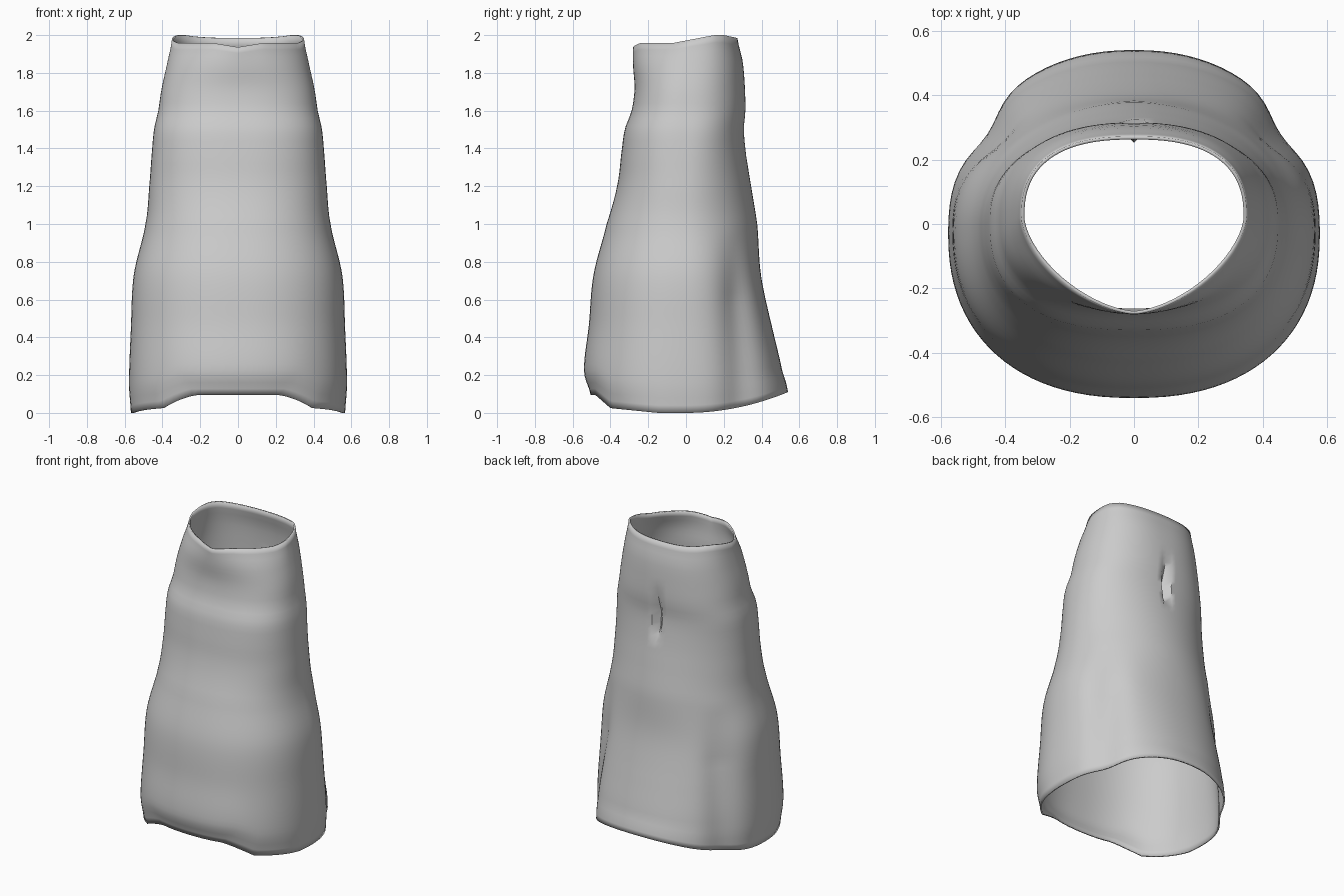
import bpy, bmesh, math

old = bpy.data.objects.get("Cube")
if old:
    bpy.data.objects.remove(old, do_unlink=True)

SEGMENTS, LEVELS = 96, 50

# Profile rows: height, half width, front y, back y, front and back squareness
ROWS = [
    (0.0, .567, -.505, .54, 2.3, 2.2),
    (.15, .577, -.54, .51, 2.3, 2.2),
    (.45, .567, -.515, .455, 2.3, 2.15),
    (.73, .552, -.49, .397, 2.3, 2.1),
    (1.0, .49, -.42, .377, 2.3, 2.0),
    (1.2, .47, -.365, .345, 2.35, 2.0),
    (1.37, .457, -.343, .319, 2.45, 2.1),
    (1.5, .445, -.325, .307, 2.5, 2.25),
    (1.6, .422, -.288, .315, 2.4, 2.3),
    (1.72, .404, -.272, .312, 2.3, 2.3),
    (1.87, .374, -.28, .3, 2.0, 2.4),
    (2.0, .35, -.28, .272, 1.6, 2.5),
]


def clamp(v):
    return max(0.0, min(1.0, v))


def profile(z):
    """Smoothly interpolated profile row at height z."""
    last = len(ROWS) - 1
    i = max(k for k in range(last) if ROWS[k][0] <= z)
    a, b, c, d = (ROWS[max(0, min(last, k))] for k in (i - 1, i, i + 1, i + 2))
    t = (z - b[0]) / (c[0] - b[0])
    return [q + t * (r - p + t * (2 * p - 5 * q + 4 * r - s
            + t * (3 * (q - r) + s - p))) / 2
            for p, q, r, s in zip(a[1:], b[1:], c[1:], d[1:])]


def spow(v, e):
    return math.copysign(abs(v) ** e, v)


def garment_point(z, angle):
    half, front, back, front_power, back_power = profile(z)
    c, s = math.cos(angle), math.sin(angle)
    mid = -.03 + .025 * z
    n = back_power if s > 0 else front_power
    x = half * spow(c, 2 / n)
    y = mid + (back - mid if s > 0 else mid - front) * spow(s, 2 / n)

    if s > 0:
        # Soft hollows at the rear corners of the skirt
        side = math.atan2(y, abs(x))
        dent = .035 * clamp((.95 - z) / .35) * math.exp(-((side - .55) / .2) ** 2)
        x -= dent * math.copysign(math.cos(side), x)
        y -= dent * math.sin(side)
        # Narrow pinched seam in the upper back
        seam = clamp((z - 1.33) / .05) * clamp((1.72 - z) / .2)
        y -= .045 * seam * clamp(1 - abs(x) / .035)

    # Curved hem, higher at front and back
    hem = (.025 * clamp((-y - .15) / .25) + .07 * clamp((-y - .4) / .08)
           + .11 * clamp(y / .54) ** 2)
    # Neckline, lowest at the front centre
    rim = -.042 * clamp((.15 - y) / .22) - .015 * clamp((y - .2) / .07)
    if s < 0:
        rim -= .022 * clamp(1 - abs(x) / .13)
    return x, y, z + hem * clamp(1 - z / .5) + rim * clamp((z - 1.7) / .3)


# Lofted garment tube
bm = bmesh.new()
rings = []
for level in range(LEVELS + 1):
    z = 2 * level / LEVELS
    rings.append([bm.verts.new(garment_point(z, math.tau * k / SEGMENTS))
                  for k in range(SEGMENTS)])
for low, high in zip(rings, rings[1:]):
    for k in range(SEGMENTS):
        j = (k + 1) % SEGMENTS
        bm.faces.new((low[k], low[j], high[j], high[k]))
mesh = bpy.data.meshes.new("strapless_dress")
bm.to_mesh(mesh)
bm.free()
dress = bpy.data.objects.new("strapless_dress", mesh)
bpy.context.collection.objects.link(dress)

# Cloth thickness, inward
cloth = dress.modifiers.new("cloth_thickness", 'SOLIDIFY')
cloth.thickness = .01
cloth.offset = -1

# Plain grey cloth
grey = bpy.data.materials.new("light_grey_cloth")
grey.use_nodes = True
colour = (.6, .6, .6, 1)
grey.diffuse_color = colour
grey.node_tree.nodes["Principled BSDF"].inputs["Base Color"].default_value = colour
mesh.materials.append(grey)

bpy.context.view_layer.objects.active = dress
dress.select_set(True)
bpy.ops.object.shade_smooth_by_angle(angle=math.radians(50))
